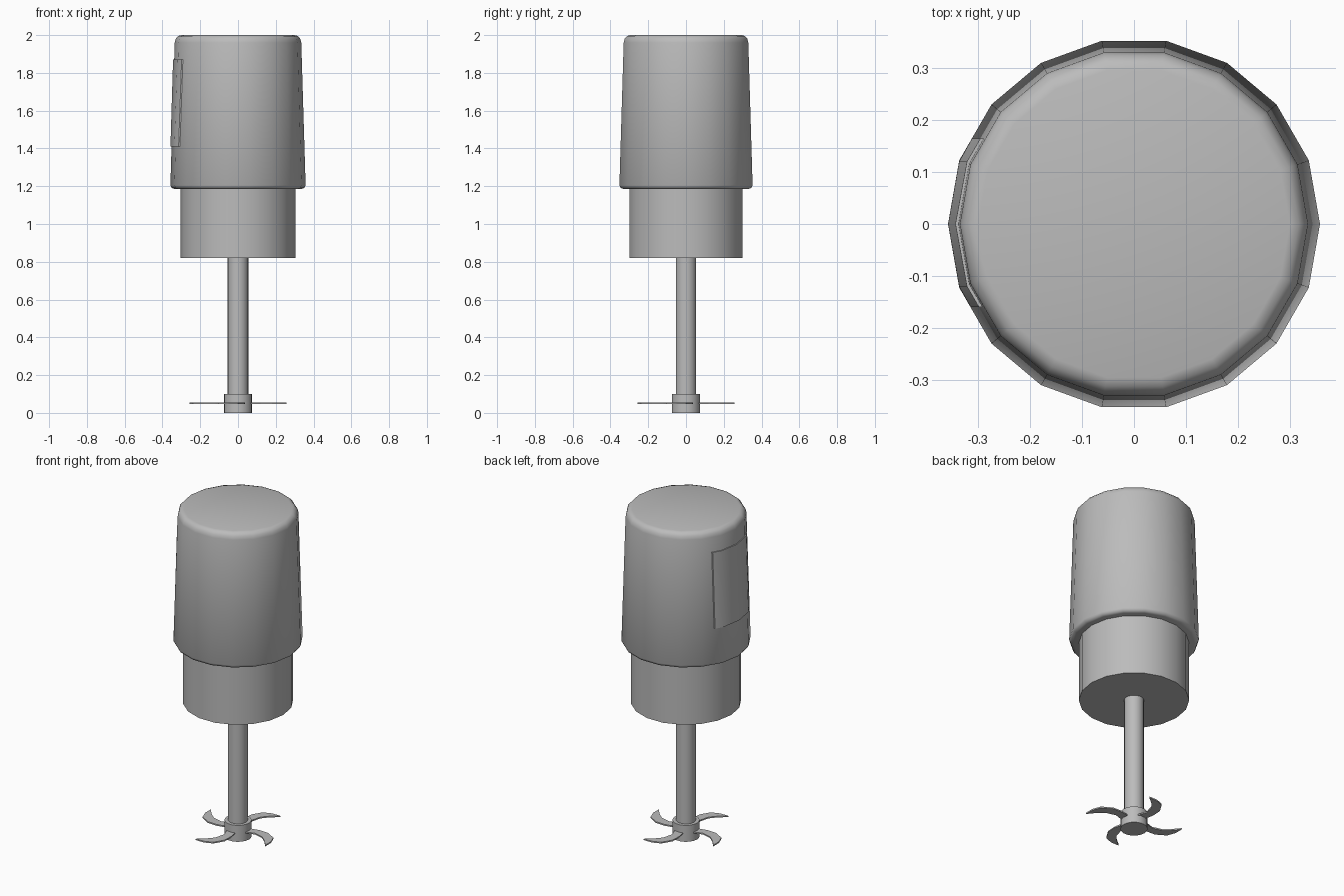
import bpy, bmesh, math
from mathutils import Matrix, Vector

if "Cube" in bpy.data.objects:
    bpy.data.objects.remove(bpy.data.objects["Cube"])

SIDES = 18
grey = bpy.data.materials.new("mid grey")
grey.use_nodes = True
grey.diffuse_color = (0.5, 0.5, 0.5, 1)
grey.node_tree.nodes["Principled BSDF"].inputs["Base Color"].default_value = (0.5, 0.5, 0.5, 1)


def finish(name, bm, smooth=None):
    """Turn a bmesh into a named object with the grey material."""
    bmesh.ops.recalc_face_normals(bm, faces=bm.faces)
    mesh = bpy.data.meshes.new(name)
    bm.to_mesh(mesh)
    bm.free()
    mesh.materials.append(grey)
    obj = bpy.data.objects.new(name, mesh)
    bpy.context.collection.objects.link(obj)
    if smooth:
        bpy.ops.object.select_all(action="DESELECT")
        obj.select_set(True)
        bpy.context.view_layer.objects.active = obj
        bpy.ops.object.shade_smooth_by_angle(angle=math.radians(smooth))
    return obj


def turned(name, profile, sides=SIDES, smooth=40):
    """Turn a (radius, height) profile around z and cap both ends."""
    bm = bmesh.new()
    rings = []
    for r, z in profile:
        rings.append([bm.verts.new((r * math.cos(math.tau * i / sides),
                                    r * math.sin(math.tau * i / sides), z))
                      for i in range(sides)])
    for low, high in zip(rings, rings[1:]):
        for i in range(sides):
            j = (i + 1) % sides
            bm.faces.new((low[i], low[j], high[j], high[i]))
    bm.faces.new(rings[0])
    bm.faces.new(rings[-1])
    return finish(name, bm, smooth)


# Tapered motor housing with rounded rims
WIDE, LOW = 0.358, 1.205
NARROW, HIGH = 0.335, 1.96
turned("motor_housing", [(0.335, 1.185), (0.35, 1.19), (WIDE, LOW), (NARROW, HIGH),
                         (0.33, 1.98), (0.317, 1.995), (0.30, 2.0)], smooth=50)

# Collar, shaft and hub
turned("collar", [(0.305, 0.82), (0.305, 1.188)])
turned("shaft", [(0.055, 0.08), (0.055, 0.83)])
turned("hub", [(0.075, 0), (0.075, 0.1)])


# Side panel that follows the facets of the housing
def facet_point(y, z, lift):
    r = WIDE + (NARROW - WIDE) * (z - LOW) / (HIGH - LOW) + lift
    step = math.tau / SIDES
    for i in range(3):
        a, b = i * step, (i + 1) * step
        ya, yb = r * math.sin(a), r * math.sin(b)
        if abs(y) <= yb:
            t = (abs(y) - ya) / (yb - ya)
            x = r * (math.cos(a) + t * (math.cos(b) - math.cos(a)))
            return Vector((-x, y, z))


bm = bmesh.new()
columns = []
for y in (-0.16, -0.12, 0, 0.12, 0.165):
    columns.append([bm.verts.new(facet_point(y, z, lift))
                    for z, lift in ((1.41, -0.01), (1.41, 0.006), (1.87, 0.006), (1.87, -0.01))])
for a, b in zip(columns, columns[1:]):
    for i in range(4):
        j = (i + 1) % 4
        bm.faces.new((a[i], a[j], b[j], b[i]))
bm.faces.new(columns[0])
bm.faces.new(columns[-1])
finish("side_panel", bm, 30)

# Four swept flat blades
outline = [(0.06, -0.03), (0.12, -0.01), (0.18, -0.025), (0.22, -0.06), (0.257, -0.105),
           (0.257, -0.05), (0.238, 0), (0.18, 0.035), (0.12, 0.038), (0.06, 0.025)]
for n in range(4):
    bm = bmesh.new()
    face = bm.faces.new([bm.verts.new((x, y, 0.046)) for x, y in outline])
    extruded = bmesh.ops.extrude_face_region(bm, geom=[face], use_keep_orig=True)
    top = [v for v in extruded["geom"] if isinstance(v, bmesh.types.BMVert)]
    bmesh.ops.translate(bm, verts=top, vec=(0, 0, 0.008))
    bmesh.ops.rotate(bm, verts=bm.verts, cent=(0, 0, 0),
                     matrix=Matrix.Rotation(n * math.pi / 2, 3, "Z"))
    finish(f"blade_{n + 1}", bm)
